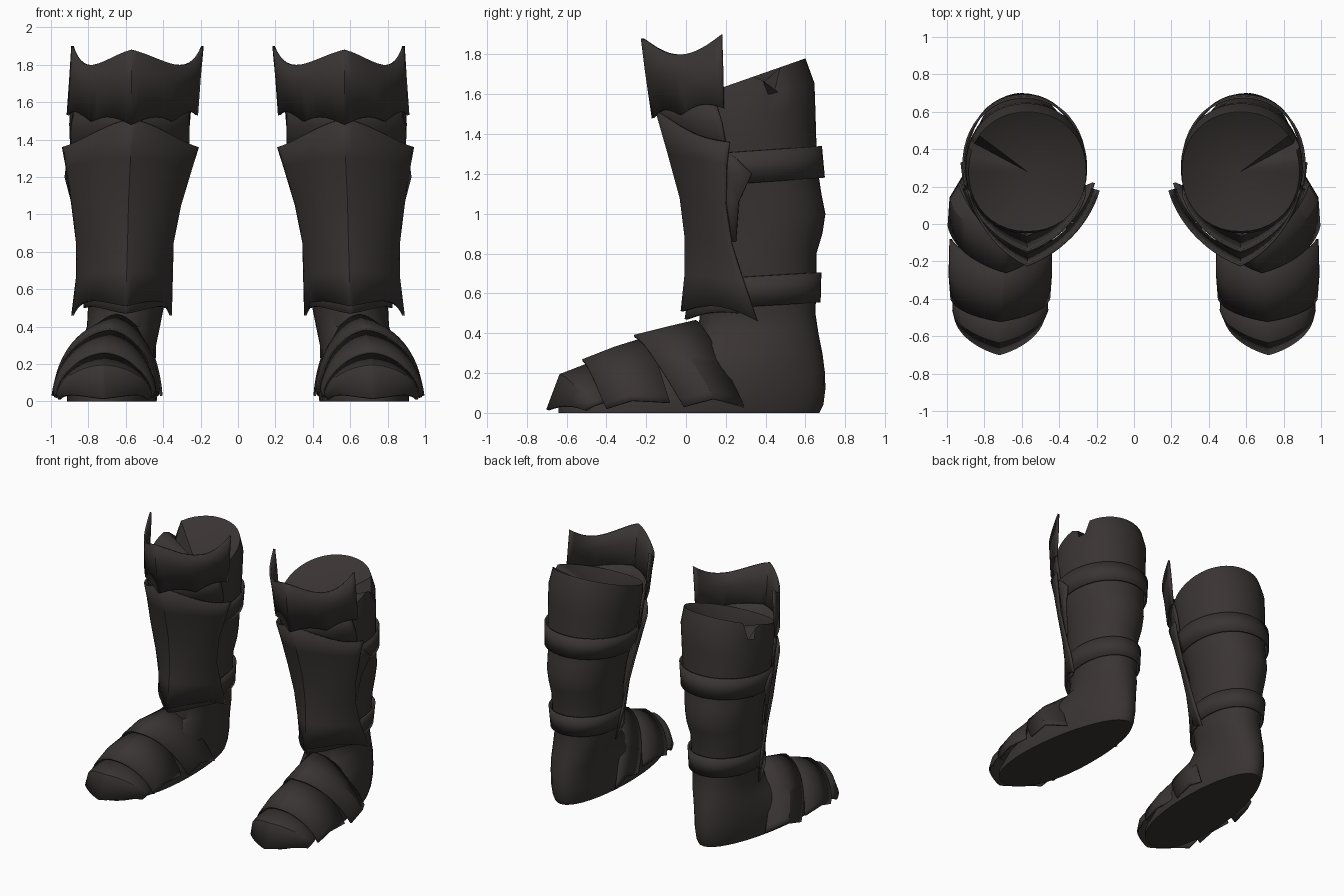
import bpy, bmesh, math

if "Cube" in bpy.data.objects:
    bpy.data.objects.remove(bpy.data.objects["Cube"])

mat = bpy.data.materials.new("dark iron")
mat.diffuse_color = (0.042, 0.035, 0.034, 1)
mat.use_nodes = True
mat.node_tree.nodes["Principled BSDF"].inputs["Base Color"].default_value = mat.diffuse_color


def finish(name, bm, thick=0.0, angle=28):
    """Turn bmesh into a shaded object, thickened and mirrored to the other leg."""
    bmesh.ops.recalc_face_normals(bm, faces=bm.faces)
    me = bpy.data.meshes.new(name)
    bm.to_mesh(me)
    bm.free()
    me.materials.append(mat)
    ob = bpy.data.objects.new(name, me)
    bpy.context.collection.objects.link(ob)
    bpy.ops.object.select_all(action='DESELECT')
    ob.select_set(True)
    bpy.context.view_layer.objects.active = ob
    bpy.ops.object.shade_smooth_by_angle(angle=math.radians(angle), keep_sharp_edges=True)
    if thick:
        so = ob.modifiers.new("thickness", 'SOLIDIFY')
        so.thickness, so.offset = thick, 0
    mi = ob.modifiers.new("other leg", 'MIRROR')
    mi.use_mirror_merge = False
    return ob


def skin(rows, closed=False):
    """Quad skin over rows of points."""
    bm = bmesh.new()
    vr = [[bm.verts.new(p) for p in r] for r in rows]
    n = len(rows[0])
    for a, b in zip(vr, vr[1:]):
        for i in range(n if closed else n - 1):
            j = (i + 1) % n
            bm.faces.new((a[i], a[j], b[j], b[i]))
    return bm, vr


N = 14


def arch(xr, yr, zr, xin, xout, ye, ze, dip=0, scallop=0, keel=.2):
    """Keeled curve: ridge point in the middle, bowed back to both side ends."""
    pts = []
    for i in range(-N, N + 1):
        a = abs(i) / N
        th = a * math.pi / 2
        wx = (1 - 2 * keel) * math.sin(th) + 2 * keel * a
        wy = 0.5 * (1 - math.cos(th)) + 0.5 * a
        wz = (1 - keel) * (1 - math.cos(th)) + keel * a
        xe = xin if i < 0 else xout
        z = zr + (ze - zr) * wz + dip * math.sin(math.pi * a ** 1.3)
        z += scallop * abs(math.sin(2 * math.pi * a))
        pts.append((xr + (xe - xr) * wx, yr + (ye - yr) * wy, z))
    return pts


def plate(name, rows, thick=0.014, **kw):
    bm, vr = skin([arch(*r, **kw) for r in rows])
    for a, b in zip(vr, vr[1:]):            # crisp keel line
        bm.edges.get((a[N], b[N])).smooth = False
    return finish(name, bm, thick, 25)


# Boot: z, front y, back y, centre x front/back, half width front/back, rim tilt
RINGS = [
    (0.00, -.64, .670, .715, .62, .265, .20, 0), (0.04, -.64, .690, .715, .62, .265, .21, 0),
    (0.12, -.56, .700, .715, .62, .245, .22, 0), (0.20, -.42, .698, .705, .62, .215, .22, 0),
    (0.30, -.15, .685, .67, .615, .185, .215, 0), (0.40, .06, .665, .62, .605, .185, .205, 0),
    (0.50, .07, .650, .60, .60, .20, .205, 0), (0.65, .06, .655, .605, .605, .225, .22, 0),
    (0.80, .07, .655, .605, .605, .235, .23, 0), (0.90, .06, .685, .60, .60, .245, .245, 0),
    (1.00, .05, .700, .60, .60, .26, .255, 0), (1.10, .03, .680, .595, .595, .275, .27, 0),
    (1.20, .00, .665, .59, .59, .295, .285, 0), (1.35, -.03, .655, .585, .585, .315, .31, 0),
    (1.48, -.05, .650, .58, .58, .325, .32, .1), (1.57, -.045, .645, .575, .575, .325, .325, .25),
    (1.675, -.04, .600, .57, .57, .315, .315, .35)]


def section(z):
    for a, b in zip(RINGS, RINGS[1:]):
        if a[0] <= z <= b[0]:
            f = (z - a[0]) / (b[0] - a[0])
            return [p + (q - p) * f for p, q in zip(a, b)]


def ring_point(r, ang, grow=0.0):
    z, yf, yb, xf, xb, hf, hb, k = r
    f = 0.5 - 0.5 * math.sin(ang)          # 1 at the front, 0 at the heel
    c, s = math.cos(ang), math.sin(ang)
    c = math.copysign(abs(c) ** .95, c)
    s = math.copysign(abs(s) ** .95, s)
    y = (yf + yb) / 2 + ((yb - yf) / 2 + grow) * s
    return (xb + (xf - xb) * f + (hb + (hf - hb) * f + grow) * c, y, z + k * (y - .3))


SEG = 40
bm, vr = skin([[ring_point(r, 2 * math.pi * i / SEG) for i in range(SEG)] for r in RINGS], True)
bm.faces.new(vr[0])
# torn notch in the outer rim
outer = sorted((v for v in vr[-1] if v.co.x > .6), key=lambda v: abs(v.co.y - .42))
outer[0].co.z = 1.56
for v in outer[1:3]:
    if v.co.y < .42:
        v.co.z -= .035
# sunken lining closing the shaft
mid = bm.verts.new((.57, .28, 1.56))
for i in range(SEG):
    bm.faces.new((vr[-1][i], vr[-1][(i + 1) % SEG], mid))
finish("boot", bm, angle=50)

# Straps round the calf and ankle
for name, z0, z1, tilt in (("calf_strap", 1.15, 1.31, .07), ("ankle_strap", .53, .68, .06)):
    rows = []
    for z in (z0, z1):
        row = []
        for i in range(31):
            ang = -.45 + (math.pi + .9) * i / 30
            x, y, _ = ring_point(section(z), ang, .019)
            row.append((x, y, z + tilt * (y - .25)))
        rows.append(row)
    bm, _ = skin(rows)
    finish(name, bm, .012)

# Shin guard, keeled in front, flared at top and bottom
plate("shin_guard", [
    (.57, -.145, 1.51, .215, .935, .22, 1.36, -.04), (.575, -.085, 1.3, .25, .915, .205, 1.25),
    (.585, -.025, 1.08, .31, .885, .20, 1.05), (.59, 0, .88, .35, .86, .23, .85),
    (.595, 0, .70, .355, .86, .29, .66), (.60, -.02, .51, .36, .885, .36, .46, .045)])

# Pointed collar showing under the shin guard
plate("ankle_collar", [(.60, .02, .60, .39, .82, .30, .60), (.60, 0, .47, .385, .82, .26, .50, .02)])

# Knee guard, and the plate joining it to the shin guard
plate("knee_guard", [
    (.57, -.22, 1.88, .19, .885, .18, 1.90, -.09), (.57, -.20, 1.72, .205, .895, .185, 1.74, -.03),
    (.57, -.165, 1.48, .22, .91, .19, 1.53, 0, .035)])
plate("under_knee_plate", [
    (.57, -.145, 1.58, .265, .875, .15, 1.56), (.57, -.13, 1.48, .265, .89, .18, 1.46),
    (.575, -.07, 1.32, .265, .895, .21, 1.30)])

# Pointed tab tucked under the outer edge of the shin guard
bm, _ = skin([[(.87, .15, 1.33), (.907, .22, 1.30), (.912, .25, 1.28)],
              [(.85, .15, 1.2), (.90, .23, 1.2), (.922, .33, 1.2)],
              [(.84, .17, 1.06), (.87, .22, 1.06), (.885, .265, 1.06)],
              [(.81, .18, .86), (.84, .22, .86), (.855, .25, .86)]])
finish("side_tab", bm, .012)

# Overlapping foot plates, toe to instep
plate("toe_cap", [
    (.72, -.695, .015, .485, .955, -.50, .01, .02), (.72, -.63, .19, .465, .965, -.46, .035),
    (.715, -.46, .255, .47, .96, -.38, .06)], keel=.1)
plate("middle_foot_plate", [
    (.715, -.52, .262, .455, .975, -.40, .02), (.70, -.36, .325, .445, .985, -.27, .06),
    (.68, -.20, .375, .445, .98, -.08, .05)], keel=.1)
plate("instep_plate", [
    (.685, -.26, .385, .43, .99, -.01, .03), (.675, -.1, .425, .425, .98, .14, .07),
    (.65, .05, .46, .41, .89, .29, .03)], keel=.1)
